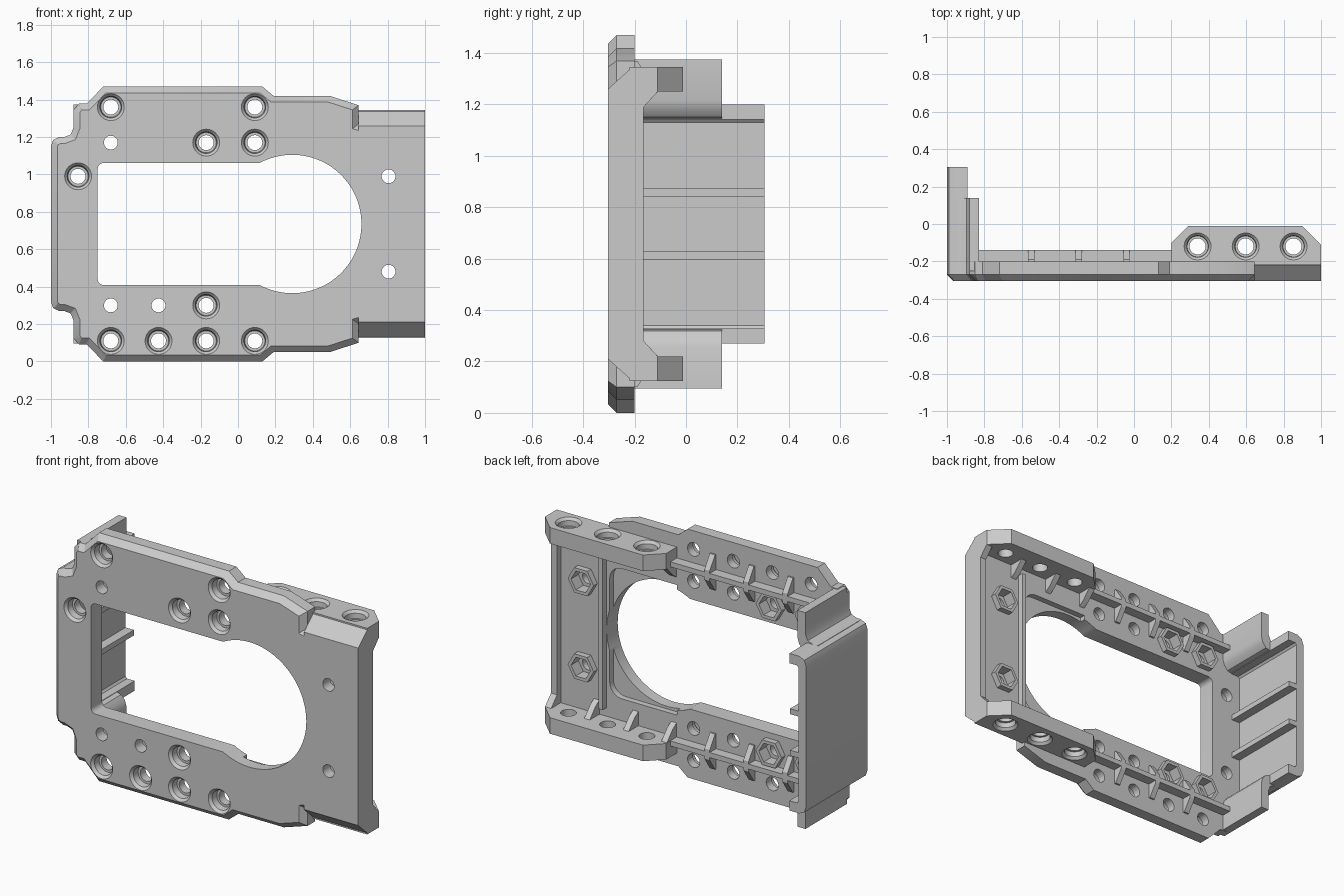
import bpy, bmesh, math

if "Cube" in bpy.data.objects:
    bpy.data.objects.remove(bpy.data.objects["Cube"])

H = 1.47                       # total height; the part mirrors about H / 2
BACK = -0.20                   # rear face of the plate


def finish(name, bm):
    bmesh.ops.recalc_face_normals(bm, faces=bm.faces[:])
    me = bpy.data.meshes.new(name)
    bm.to_mesh(me)
    bm.free()
    ob = bpy.data.objects.new(name, me)
    bpy.context.collection.objects.link(ob)
    return ob


def add_prism(bm, pts, axis, a, b):
    """Extrude a 2D profile along an axis from a to b."""
    place = {'x': lambda p, t: (t, p[0], p[1]),
             'y': lambda p, t: (p[0], t, p[1]),
             'z': lambda p, t: (p[0], p[1], t)}[axis]
    lo = [bm.verts.new(place(p, a)) for p in pts]
    hi = [bm.verts.new(place(p, b)) for p in pts]
    n = len(pts)
    bm.faces.new(lo)
    bm.faces.new(hi)
    for i in range(n):
        bm.faces.new((lo[i], lo[(i + 1) % n], hi[(i + 1) % n], hi[i]))


def prism(name, pts, axis, a, b):
    bm = bmesh.new()
    add_prism(bm, pts, axis, a, b)
    return finish(name, bm)


def add_lathe(bm, u, v, profile, axis, n=32):
    """Revolve (radius, height) steps about a y or z line through (u, v)."""
    rings = []
    for r, t in profile:
        ring = []
        for i in range(n):
            c, s = r * math.cos(math.tau * i / n), r * math.sin(math.tau * i / n)
            ring.append(bm.verts.new((u + c, t, v + s) if axis == 'y' else (u + c, v + s, t)))
        rings.append(ring)
    for p, q in zip(rings, rings[1:]):
        for i in range(n):
            bm.faces.new((p[i], p[(i + 1) % n], q[(i + 1) % n], q[i]))
    bm.faces.new(rings[0])
    bm.faces.new(rings[-1])


def rect(u0, v0, u1, v1):
    return [(u0, v0), (u1, v0), (u1, v1), (u0, v1)]


def arc(cx, cz, r, a0, a1, n):
    return [(cx + r * math.cos(math.radians(a0 + (a1 - a0) * i / n)),
             cz + r * math.sin(math.radians(a0 + (a1 - a0) * i / n))) for i in range(n + 1)]


def mirrored(half):
    """Close a top-half profile with its reflection in z."""
    return half + [(p[0], H - p[1]) for p in reversed(half)]


def flip(pts, up):
    return pts if up else [(p[0], H - p[1]) for p in pts]


def boolean(ob, other, op):
    m = ob.modifiers.new(op.lower(), 'BOOLEAN')
    m.object, m.operation, m.solver = other, op, 'EXACT'
    bpy.context.view_layer.objects.active = ob
    bpy.ops.object.modifier_apply(modifier=m.name)


# Front plate with a bevelled front rim
outline = mirrored([(-1, 1.15), (-.988, 1.185), (-.955, 1.2), (-.93, 1.2), (-.895, 1.213),
                    (-.88, 1.25), (-.88, 1.345), (-.85, 1.378), (-.81, 1.378), (-.72, H),
                    (.13, H), (.19, 1.42), (.49, 1.42), (.645, 1.37), (.645, 1.27), (.9, 1.2)])
bm = bmesh.new()
add_prism(bm, outline, 'y', -.27, BACK)
bmesh.ops.recalc_face_normals(bm, faces=bm.faces[:])
bm.normal_update()
front = [f for f in bm.faces if f.normal.y < -.9]
bmesh.ops.inset_region(bm, faces=front, thickness=.034, depth=.034, use_even_offset=True)
plate = finish("front_plate", bm)

# Thick right end with sloped top and bottom, merged into the plate
end = prism("right_end", mirrored([(-.304, 1.26), (-.21, 1.345), (BACK, 1.345)]), 'x', .645, 1)
boolean(plate, end, 'UNION')
bpy.data.objects.remove(end)

# Through cutters: keyhole opening, screw holes, ear holes
bm = bmesh.new()
a = math.degrees(math.asin(.326 / .37))
opening = (arc(.29, H / 2, .37, a - 180 + 2 * (90 - a), 180 - a, 64)
           + arc(-.72, 1.031, .03, 90, 180, 5) + arc(-.72, .439, .03, 180, 270, 5))
opening = (arc(.29, H / 2, .37, -(180 - a), 180 - a, 64)
           + arc(-.72, 1.031, .03, 90, 180, 5) + arc(-.72, .439, .03, 180, 270, 5))
add_prism(bm, opening, 'y', -.4, -.1)
bore = [(.072, -.4), (.072, -.304), (.058, -.288), (.054, -.25), (.04, -.25), (.04, -.1)]
plain = [(.037, -.4), (.037, -.1)]
sunk_spots = [(x, 1.36) for x in (-.68, -.425, -.17, .09)] + [(-.17, 1.17), (.09, 1.17), (-.855, .99)]
nut_spots = [(-.68, 1.17), (-.425, 1.17), (.805, .99)]
for up in (True, False):
    for x, z in flip(sunk_spots, up):
        add_lathe(bm, x, z, bore, 'y')
    for x, z in flip(nut_spots, up):
        add_lathe(bm, x, z, plain, 'y')
    for x in (.34, .597, .853):
        ear_bore = [(.072, 1.4), (.072, 1.345), (.058, 1.33), (.056, 1.3), (.043, 1.3), (.043, 1.2)]
        add_lathe(bm, x, -.12, flip(ear_bore, up), 'z')
hole_cutter = finish("hole_cutter", bm)

# Rear pockets: hexagonal nut seats and the relief around the round opening
bm = bmesh.new()
for up in (True, False):
    for x, z in flip(nut_spots, up):
        add_prism(bm, arc(x, z, .064, 0, 300, 5), 'y', -.235, -.1)
relief = (arc(.56, 1.04, .08, 0, 90, 8) + [(.2, 1.12), (.2, .35)]
          + arc(.56, .43, .08, 270, 360, 8))
add_prism(bm, relief, 'y', -.235, -.1)
pocket_cutter = finish("pocket_cutter", bm)

to_cut = [plate]
for up in (True, False):
    side = "upper" if up else "lower"
    # Hexagonal bosses around the nut seats
    for i, (x, z) in enumerate(flip(nut_spots, up)):
        to_cut.append(prism(f"{side}_nut_boss_{i}", arc(x, z, .085, 0, 300, 5), 'y', BACK - .02, -.165))

    # Side ear with chamfered rear corners
    ear = [(.2, -.22), (.2, -.1), (.29, -.012), (.9, -.012), (1, -.11), (1, -.22)]
    z0, z1 = (1.25, 1.345) if up else (H - 1.345, H - 1.25)
    to_cut.append(prism(f"{side}_ear", ear, 'z', z0, z1))

    # Gussets between ear and plate
    for i, x in enumerate((.22, .47, .725)):
        prism(f"{side}_gusset_{i}", flip([(-.21, 1.16), (-.165, 1.19), (-.105, 1.255), (-.21, 1.255)], up),
              'x', x - .018, x + .018)

    # Long stiffening rib and its cross ribs
    prism(f"{side}_long_rib", flip(rect(-.85, 1.25, .22, 1.28), up), 'y', BACK - .01, -.14)
    for i, x in enumerate((-.55, -.295, -.04)):
        prism(f"{side}_cross_rib_{i}", flip([(-.21, 1.16), (-.19, 1.16), (-.14, 1.235),
              (-.14, 1.295), (-.19, 1.37), (-.21, 1.37)], up), 'x', x - .017, x + .017)

    # Stepped flange on the left wall
    flange = [(-.96, 1.2), (-.93, 1.2), (-.895, 1.213), (-.88, 1.25), (-.88, 1.375), (-.828, 1.375),
              (-.828, 1.215), (-.838, 1.18), (-.862, 1.152), (-.9, 1.142), (-.96, 1.142)]
    prism(f"{side}_flange", flip(flange, up), 'y', -.25, .14)

for ob in to_cut:
    boolean(ob, hole_cutter, 'DIFFERENCE')
    boolean(ob, pocket_cutter, 'DIFFERENCE')
bpy.data.objects.remove(hole_cutter)
bpy.data.objects.remove(pocket_cutter)

# Left wall: a channel with rounded corners and two inner ribs
outer = [(-.89, 1.2), (-.955, 1.2), (-.988, 1.185), (-1, 1.15)]
inner = [(-.95, 1.13), (-.94, 1.142), (-.89, 1.142)]
wall = (outer + [(x, H - z) for x, z in reversed(outer)]
        + [(x, H - z) for x, z in reversed(inner)] + inner)
prism("left_wall", wall, 'y', -.25, .305)
for i, z in enumerate((.612, .858)):
    prism(f"wall_rib_{i}", rect(-.97, z - .016, -.895, z + .016), 'y', BACK - .01, .305)

# Upright bars on the rear of the right end
bar = mirrored([(-.165, 1.19), (-.11, 1.25), (-.11, 1.26), (-.21, 1.26)])
prism("outer_bar", bar, 'x', .96, 1)
prism("inner_bar", rect(-.21, .27, -.165, 1.2), 'x', .662, .69)

# Smooth the round faces, keep the edges sharp
bpy.ops.object.select_all(action='SELECT')
bpy.context.view_layer.objects.active = plate
bpy.ops.object.shade_smooth_by_angle(angle=math.radians(30))
